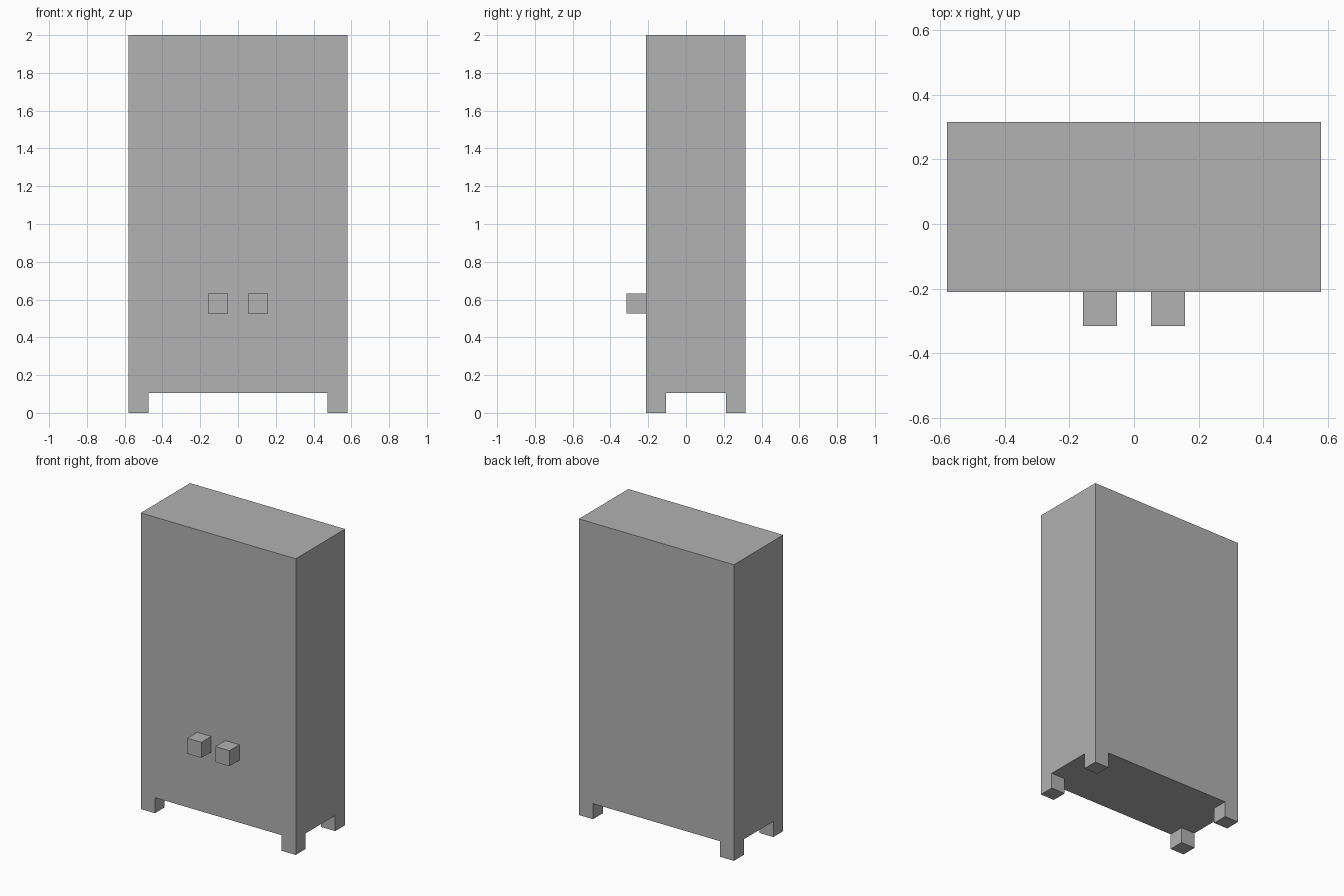
import bpy

old = bpy.data.objects.get("Cube")
if old:
    bpy.data.objects.remove(old, do_unlink=True)

U = 2 / 19                     # module: every part is a whole number of these
WIDTH, DEPTH, HEIGHT = 11 * U, 5 * U, 2.0
FRONT, BACK = -2 * U, 3 * U    # cabinet front and back planes

grey = bpy.data.materials.new("plain grey")
grey.use_nodes = True
colour = (0.445, 0.445, 0.445, 1)
grey.diffuse_color = colour
grey.node_tree.nodes["Principled BSDF"].inputs["Base Color"].default_value = colour


def box(name, centre, size):
    bpy.ops.mesh.primitive_cube_add(size=1, location=centre)
    obj = bpy.context.object
    obj.name = name
    obj.scale = size
    bpy.ops.object.transform_apply(location=False, rotation=False, scale=True)
    obj.data.materials.append(grey)
    return obj


# Cabinet body, raised one module off the floor
box("cabinet_body", (0, (FRONT + BACK) / 2, (HEIGHT + U) / 2),
    (WIDTH, DEPTH, HEIGHT - U))

# Feet at the corners and a pair of door knobs
for side, sx in (("left", 1), ("right", -1)):
    foot_x = sx * (WIDTH - U) / 2
    box(f"front_{side}_foot", (foot_x, FRONT + U / 2, U / 2), (U, U, U))
    box(f"back_{side}_foot", (foot_x, BACK - U / 2, U / 2), (U, U, U))
    box(f"{side}_knob", (sx * U, FRONT - U / 2, 5.5 * U), (U, U, U))
